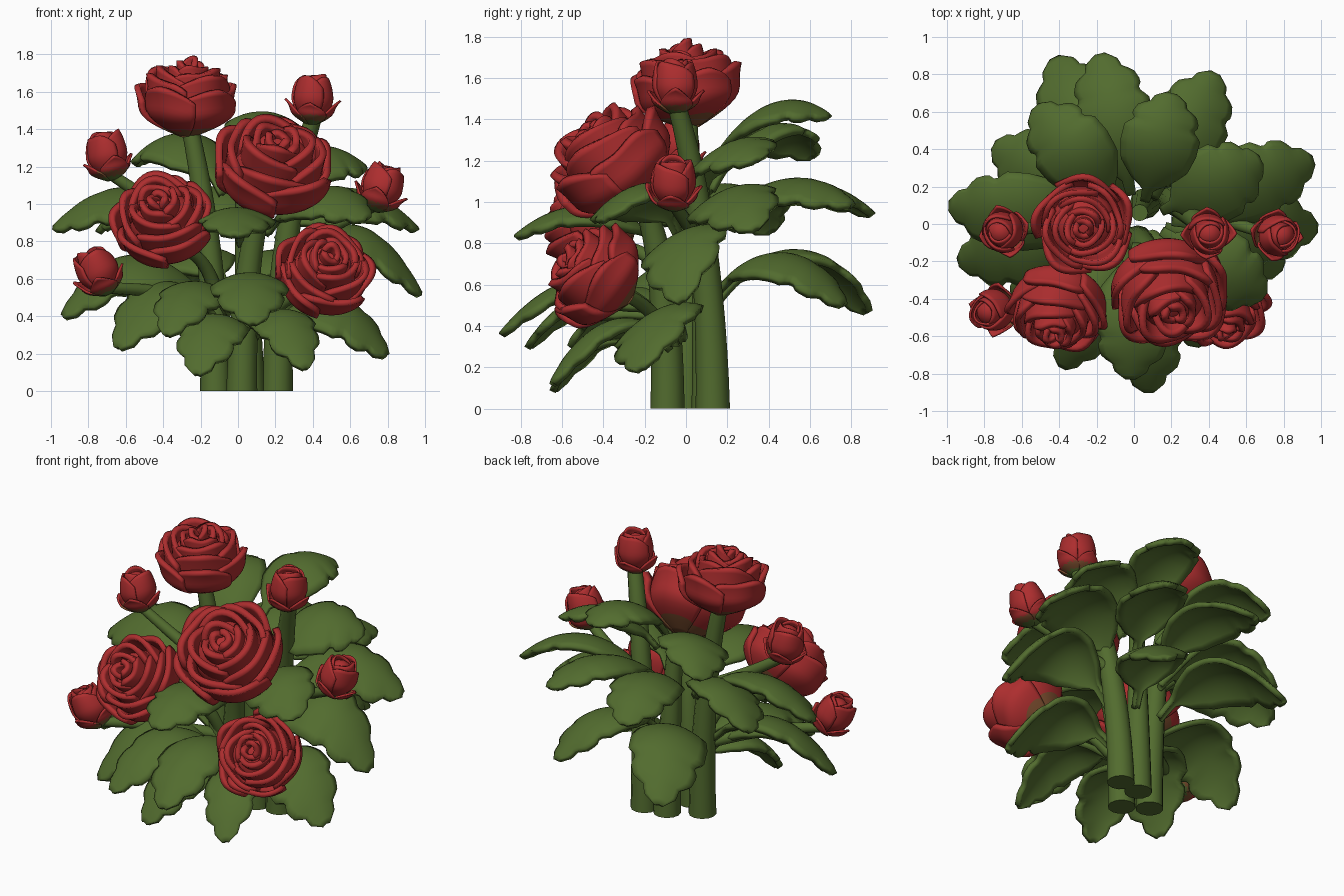
import bpy, bmesh, math, random
from mathutils import Vector, Matrix

random.seed(4)
if "Cube" in bpy.data.objects:
    bpy.data.objects.remove(bpy.data.objects["Cube"])


def material(name, color):
    m = bpy.data.materials.new(name)
    m.use_nodes = True
    m.diffuse_color = (*color, 1)
    bsdf = m.node_tree.nodes["Principled BSDF"]
    bsdf.inputs["Base Color"].default_value = (*color, 1)
    bsdf.inputs["Roughness"].default_value = 0.8
    return m


RED = material("petal red", (0.42, 0.027, 0.028))
BROWN = material("calyx brown", (0.2, 0.075, 0.028))
GREEN = material("leaf green", (0.085, 0.15, 0.028))


def bezier(a, b, c, t):
    return a * (1 - t) ** 2 + b * 2 * t * (1 - t) + c * t * t


def add_sheet(bm, rows):
    grid = [[bm.verts.new(p) for p in row] for row in rows]
    for low, high in zip(grid, grid[1:]):
        for i in range(len(low) - 1):
            bm.faces.new((low[i], low[i + 1], high[i + 1], high[i]))


def finish(bm, name, materials, thickness=0):
    mesh = bpy.data.meshes.new(name)
    bm.to_mesh(mesh)
    bm.free()
    for mat in materials:
        mesh.materials.append(mat)
    for polygon in mesh.polygons:
        polygon.use_smooth = True
    ob = bpy.data.objects.new(name, mesh)
    bpy.context.collection.objects.link(ob)
    if thickness:
        mod = ob.modifiers.new("thickness", "SOLIDIFY")
        mod.thickness = thickness
        mod.offset = 0
    return ob


# Stems: tapered tubes along an arc
def stem(name, start, bend, end, thick, thin):
    a, b, c = Vector(start), Vector(bend), Vector(end)
    up = Vector((0, 0, 1))
    steps, sides = 12, 12
    bm = bmesh.new()
    rings = []
    for i in range(steps + 1):
        t = i / steps
        direction = (b - a) * (1 - t) + (c - b) * t if i else up
        turn = up.rotation_difference(direction)
        spoke = Vector((thick + (thin - thick) * t, 0, 0))
        center = bezier(a, b, c, t)
        rings.append([bm.verts.new(center + turn @ (
            Matrix.Rotation(k * math.tau / sides, 3, "Z") @ spoke)) for k in range(sides)])
    for low, high in zip(rings, rings[1:]):
        for k in range(sides):
            j = (k + 1) % sides
            bm.faces.new((low[k], low[j], high[j], high[k]))
    bm.faces.new(rings[0][::-1])
    bm.faces.new(rings[-1])
    ob = finish(bm, name, [GREEN])
    bpy.ops.object.select_all(action="DESELECT")
    ob.select_set(True)
    bpy.context.view_layer.objects.active = ob
    bpy.ops.object.shade_smooth_by_angle(angle=math.radians(50))


# Leaves: arched blade with a lobed outline, front edge hanging lower
OUTLINE = [(0, .1), (.12, .13), (.2, .5), (.34, .88), (.5, 1), (.64, 1), (.71, .76),
           (.76, .88), (.84, .76), (.89, .46), (.94, .42), (1, .1)]


def outline(t):
    for (t0, w0), (t1, w1) in zip(OUTLINE, OUTLINE[1:]):
        if t <= t1:
            return w0 + (w1 - w0) * (t - t0) / (t1 - t0)


def leaf(name, tip, half=.2, arch=.42):
    # Each leaf grows from the stem cluster at a height that follows its tip
    c = Vector(tip)
    a = Vector((c.x * .2 + .02, c.y * .16 + .02, c.z * .7 + .2))
    b = (a + c) / 2 + Vector((0, 0, arch))
    side = (c - a).cross(Vector((0, 0, 1))).normalized()
    steps, cols = 36, 5
    rows = []
    for i in range(steps + 1):
        t = i / steps
        w = half * outline(t)
        row = []
        for j in range(-cols, cols + 1):
            v = j / cols
            p = bezier(a, b, c, t) + side * w * v
            p.z += 0.4 * side.y * w * v - 0.34 * w * v * v
            row.append(p)
        rows.append(row)
    bm = bmesh.new()
    add_sheet(bm, rows)
    finish(bm, "leaf_" + name, [GREEN], 0.034)


# Petals: wavy curved patches wrapped around the flower axis, in unit scale
def petal(bm, mat, angle, width, r_low, r_high, z_low, z_high, curl, point):
    phase = random.random() * math.tau
    rows = []
    for i in range(13):
        row = []
        for j in range(-8, 9):
            v = j / 8
            u = i / 12 * (1 - 0.25 * abs(v) ** 3 - point * abs(v))
            r = r_low + (r_high - r_low) * math.sin(math.pi / 2 * min(1, u * 1.7))
            wave = 0.05 * math.sin(4 * v + phase) * u * u
            r = (r + curl * u ** 4) * (1 + 0.08 * v + wave)
            th = angle + v * width / 2
            row.append(mat @ Vector((r * math.cos(th), r * math.sin(th),
                                     z_low + (z_high - z_low) * u + wave)))
        rows.append(row)
    add_sheet(bm, rows)


def flower(name, center, axis, size, rings, core_size, thickness, brown_top):
    turn = Vector(axis).to_track_quat("Z", "Y").to_matrix().to_4x4()
    m = Matrix.Translation(center) @ turn @ Matrix.Scale(size, 4)
    bm = bmesh.new()
    for n, r_low, r_high, z_low, z_high, curl, point in rings:
        start = random.random() * math.tau
        for k in range(n):
            petal(bm, m, start + k * math.tau / n + random.uniform(-.12, .12),
                  math.tau / n * 1.3, r_low, r_high, z_low,
                  z_high + random.uniform(-.07, .07), curl, point)
    core = m @ Matrix.Diagonal((*core_size, 1))
    bmesh.ops.create_uvsphere(bm, u_segments=16, v_segments=10, radius=1, matrix=core)
    # The underside fades from green through brown to red
    inverse = m.inverted()
    for face in bm.faces:
        z = (inverse @ face.calc_center_median()).z
        face.material_index = (z < brown_top) + (z < brown_top - .2)
    finish(bm, name, [RED, BROWN, GREEN], thickness * size)


# Petal rings: count, low radius, high radius, low z, high z, curl, pointedness
ROSE = [(5, .1, .88, -.76, .24, .08, 0), (4, .2, .76, -.6, .46, .02, 0),
        (3, .2, .56, -.3, .6, 0, 0), (3, .2, .36, -.1, .7, -.03, 0),
        (2, .1, .16, 0, .72, 0, 0)]
BUD = [(3, .15, .78, -.95, .85, -.2, 0), (2, .2, .58, -.8, .95, -.2, 0),
       (4, .15, .8, -.98, -.1, .25, .5)]


def rose(name, center, axis, size):
    flower("rose_" + name, center, axis, size, ROSE, (.62, .62, .5), .12, -.55)


def bud(name, center, lean_x, lean_y=0):
    flower("bud_" + name, center, (lean_x, lean_y, 1), .135, BUD, (.6, .6, .8), .09, -.6)


rose("top", (-.27, 0, 1.57), (0, -.15, 1), .262)
rose("middle", (.19, -.36, 1.2), (.12, -.65, .75), .315)
rose("right", (-.4, -.45, .91), (-.15, -.75, .6), .265)
rose("left", (.46, -.44, .64), (.2, -.75, .5), .257)
bud("upper_right", (-.7, -.04, 1.26), -.2)
bud("lower_right", (-.75, -.46, .64), -.5, -.15)
bud("upper_left", (.4, -.05, 1.56), .05)
bud("lower_left", (.77, -.06, 1.09), .35)


# Main stems, then thin side branches
def main_stem(name, start, bend, end):
    stem("stem_" + name, start, bend, end, .083, .045)


def branch(name, start, bend, end):
    stem("branch_" + name, start, bend, end, .04, .03)


main_stem("top_rose", (-.12, 0, 0), (-.12, .02, .8), (-.26, .01, 1.42))
main_stem("middle_rose", (.02, -.09, 0), (.03, -.08, .8), (.16, -.24, 1.06))
main_stem("upper_left_bud", (.21, .13, 0), (.22, .12, .9), (.4, -.04, 1.45))
main_stem("back", (.06, .11, 0), (.05, .1, .6), (.03, .06, 1.15))
branch("right_rose", (-.11, 0, .45), (-.14, -.1, .75), (-.36, -.3, .78))
branch("left_rose", (.1, -.07, .3), (.2, -.15, .5), (.41, -.3, .55))
branch("upper_right_bud", (-.16, .01, .85), (-.45, 0, 1), (-.68, -.04, 1.16))
branch("lower_right_bud", (-.11, 0, .45), (-.4, -.25, .55), (-.7, -.44, .55))
branch("lower_left_bud", (.22, .1, .75), (.5, .02, .88), (.73, -.06, .99))

# Front leaves
leaf("front_center", (.08, -.89, .36))
leaf("front_low_right", (-.22, -.64, .09), half=.18)
leaf("front_low_left", (.36, -.64, .12), half=.16)
leaf("front_right", (-.64, -.52, .23), arch=.52)
leaf("front_right_inner", (-.38, -.76, .3), half=.17)
leaf("front_mid", (-.02, -.82, .83), arch=.32)
# Leaves on the right side
leaf("right_low", (-.93, -.2, .4), arch=.5)
leaf("right_high", (-.98, .1, .87))
leaf("right_back_mid", (-.74, .42, .86))
leaf("right_back_high", (-.52, .62, 1.22))
# Leaves on the left side
leaf("left_front_low", (.79, -.22, .19))
leaf("left_front_mid", (.69, -.38, .92), arch=.36)
leaf("left_low", (.97, -.02, .52), arch=.62)
leaf("left_mid", (.95, .34, .87))
leaf("left_high", (.67, .34, 1.2), arch=.3)
# Back leaves
leaf("back_top", (.2, .69, 1.41), arch=.32)
leaf("back_left", (.43, .8, .98), arch=.32)
leaf("back_mid", (-.18, .9, .94), arch=.36)
leaf("back_low_right", (-.42, .88, .47), half=.22, arch=.5)
leaf("back_low_left", (.4, .76, .5))
